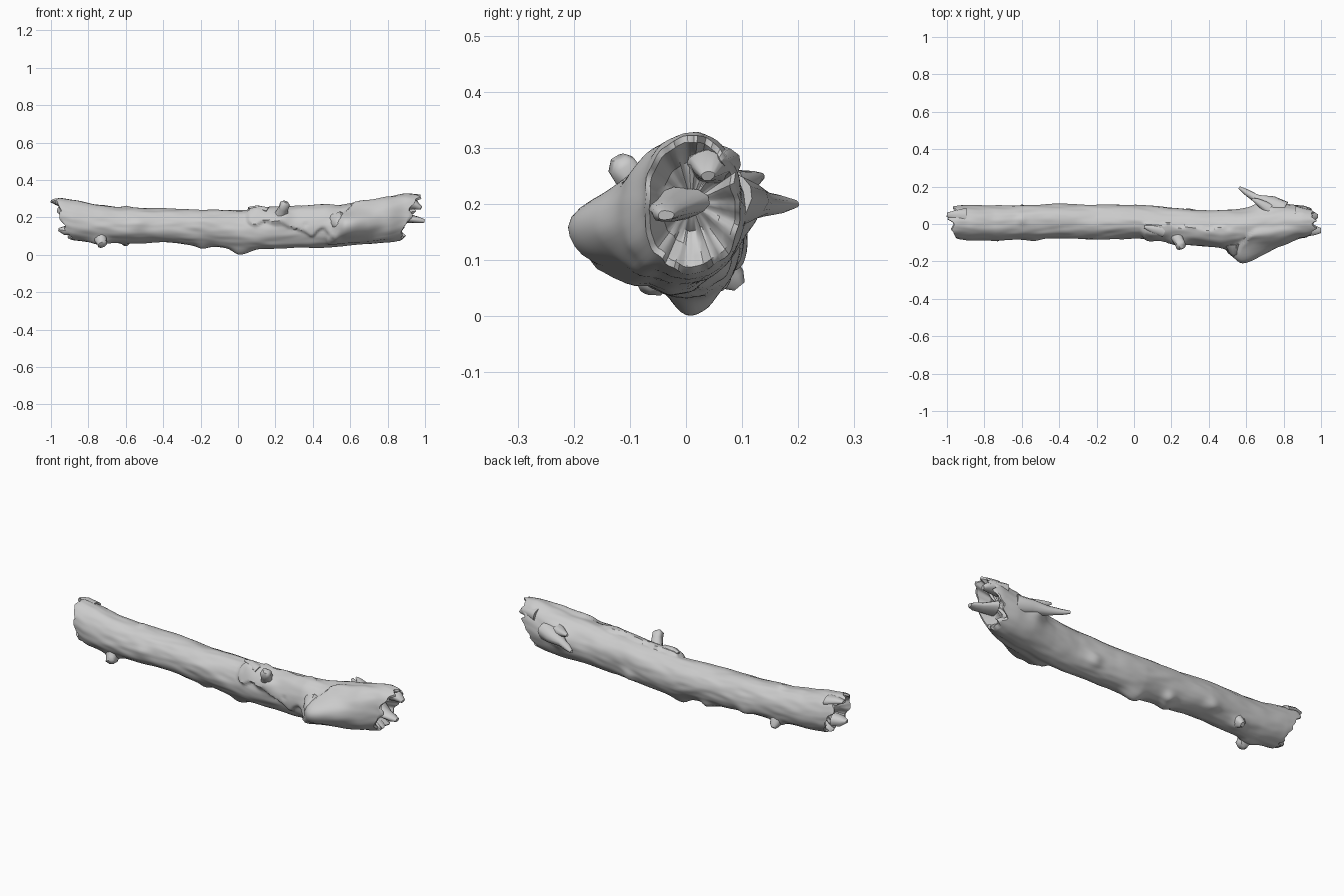
import bpy, bmesh, math
from mathutils import Vector, noise

# x, y min, y max, z bottom, z top of the trunk
SECTIONS = [
    (-1.00, -0.075, 0.092, 0.105, 0.300), (-0.95, -0.080, 0.097, 0.095, 0.306),
    (-0.88, -0.088, 0.100, 0.075, 0.293), (-0.75, -0.088, 0.100, 0.064, 0.268),
    (-0.60, -0.083, 0.100, 0.062, 0.254), (-0.40, -0.078, 0.108, 0.066, 0.249),
    (-0.20, -0.082, 0.103, 0.052, 0.241), (0.00, -0.078, 0.100, 0.034, 0.237),
    (0.20, -0.090, 0.088, 0.032, 0.240), (0.40, -0.108, 0.072, 0.038, 0.255),
    (0.55, -0.115, 0.078, 0.046, 0.268), (0.70, -0.110, 0.100, 0.056, 0.288),
    (0.80, -0.095, 0.107, 0.068, 0.308), (0.90, -0.078, 0.100, 0.082, 0.328),
    (1.00, -0.060, 0.075, 0.095, 0.322)]

# x, angle in degrees (180 = front, 270 = below), height, left/right spread, angular spread
BUMPS = [
    (0.58, 182, 0.080, 0.060, 0.13, 24), (0.70, 10, 0.035, 0.06, 0.05, 20),
    (0.01, 271, 0.033, 0.05, 0.07, 22), (-0.19, 262, 0.020, 0.04, 0.04, 20),
    (-0.17, 300, 0.018, 0.04, 0.03, 18), (-0.61, 300, 0.020, 0.03, 0.04, 18),
    (-0.60, 80, 0.008, 0.02, 0.02, 15), (0.30, 330, 0.014, 0.04, 0.04, 18),
    (-0.42, 320, 0.014, 0.04, 0.04, 18), (-0.53, 175, 0.010, 0.05, 0.05, 20),
    (0.52, 205, 0.022, 0.04, 0.03, 18), (0.10, 120, 0.012, 0.03, 0.05, 16),
    (0.24, 150, 0.020, 0.05, 0.05, 16), (-0.73, 245, 0.020, 0.05, 0.04, 18)]


def smooth(a, b, v):
    t = max(0.0, min(1.0, (v - a) / (b - a)))
    return t * t * (3 - 2 * t)


def section(x):
    x = max(-1.0, min(0.9999, x))
    for a, b in zip(SECTIONS, SECTIONS[1:]):
        if a[0] <= x <= b[0]:
            t = (x - a[0]) / (b[0] - a[0])
            t = 0.5 * t + 0.5 * t * t * (3 - 2 * t)
            return [p + (q - p) * t for p, q in zip(a[1:], b[1:])]


def bark(x, ang):
    """Extra radius: knots, raised bark plates and surface noise."""
    deg = math.degrees(ang) % 360
    h = 0.0
    for bx, ba, amp, sl, sr, sa in BUMPS:
        d = (deg - ba + 180) % 360 - 180
        s = sl if x < bx else sr
        h += amp * math.exp(-((x - bx) / s) ** 2 - (d / sa) ** 2)
    c, s = math.cos(ang), math.sin(ang)
    wob = noise.noise(Vector((x * 14, c * 2, s * 2)))
    # loose bark plate on the upper front, and overlapping collar behind it
    upper = 92 + 14 * wob
    lower = 160 + 90 * (x - 0.1) + 25 * wob
    h += 0.016 * smooth(0.04, 0.065, x + 0.02 * wob) * (1 - smooth(0.46, 0.56, x)) \
        * smooth(upper - 5, upper + 5, deg) * (1 - smooth(lower - 5, lower + 5, deg))
    edge = 0.48 + 0.0016 * max(0, 200 - deg) + 0.02 * wob
    h += 0.017 * smooth(edge, edge + 0.02, x) * (1 - smooth(0.78, 0.9, x)) \
        * smooth(95, 115, deg) * (1 - smooth(225, 245, deg))
    h += 0.006 * noise.noise(Vector((x * 5, c * 1.3, s * 1.3)))
    h += 0.003 * noise.noise(Vector((x * 11, c * 4, s * 4)) + Vector((7, 3, 1)))
    return h


def trunk_point(x, ang):
    y0, y1, z0, z1 = section(x)
    c, s, h = math.cos(ang), math.sin(ang), bark(x, ang)
    return Vector((x, (y0 + y1) / 2 + ((y1 - y0) / 2 + h) * c,
                   (z0 + z1) / 2 + ((z1 - z0) / 2 + h) * s))


def ends(ang):
    """Ragged broken end positions at this angle."""
    c, s = math.cos(ang), math.sin(ang)
    n1 = noise.noise(Vector((c * 3.5, s * 3.5, 2.3)))
    n2 = noise.noise(Vector((c * 3.5, s * 3.5, 9.1)))
    left = -0.94 - 0.035 * s + 0.035 * n1 + 0.02 * max(0, -s)
    right = 0.915 + 0.05 * s + 0.035 * n2
    return max(-0.995, left), min(0.98, right)


def finish(bm, name, angle=40):
    bmesh.ops.recalc_face_normals(bm, faces=bm.faces)
    me = bpy.data.meshes.new(name)
    bm.to_mesh(me)
    bm.free()
    ob = bpy.data.objects.new(name, me)
    bpy.context.collection.objects.link(ob)
    bpy.ops.object.select_all(action='DESELECT')
    ob.select_set(True)
    bpy.context.view_layer.objects.active = ob
    bpy.ops.object.shade_smooth_by_angle(angle=math.radians(angle))
    return ob


def skin(bm, rings):
    """Bridge rings of points and close both ends."""
    vr = [[bm.verts.new(p) for p in r] for r in rings]
    n = len(vr[0])
    for a, b in zip(vr, vr[1:]):
        for j in range(n):
            k = (j + 1) % n
            bm.faces.new((a[j], a[k], b[k], b[j]))
    bm.faces.new(vr[0])
    bm.faces.new(vr[-1])


# Trunk with hollow, broken ends
ROWS, SIDES = 190, 72
angles = [2 * math.pi * j / SIDES for j in range(SIDES)]
rings = []
for i in range(ROWS + 1):
    u = i / ROWS
    rings.append([trunk_point(l + (r - l) * u, a) for a in angles for l, r in [ends(a)]])


def hollow(rim, sign):
    mid = sum(rim, Vector()) / len(rim)
    out = []
    for scale, depth, follow in ((0.9, -0.005, 0.95), (0.76, 0.02, 0.8), (0.6, 0.045, 0.6),
                                 (0.4, 0.05, 0.4), (0.2, 0.05, 0.2), (0.03, 0.05, 0.0)):
        ring = []
        for p in rim:
            q = mid + (p - mid) * scale
            q.x = mid.x + (p.x - mid.x) * follow - sign * depth
            q.x += 0.05 * noise.noise(Vector((sign * 4, q.y * 17, q.z * 17))) * (1 - scale ** 4)
            ring.append(q)
        out.append(ring)
    return out


bm = bmesh.new()
skin(bm, hollow(rings[0], -1)[::-1] + rings + hollow(rings[-1], 1))
finish(bm, "log_trunk")


def stub(name, path, radii, flat=1.0, sides=14):
    """Broken twig: a tapering, slightly lumpy tube along a path."""
    pts = [Vector(p) for p in path]
    out = []
    for i, p in enumerate(pts):
        d = (pts[min(i + 1, len(pts) - 1)] - pts[max(i - 1, 0)]).normalized()
        side = d.cross(Vector((0, 0, 1)) if abs(d.z) < 0.9 else Vector((1, 0, 0))).normalized()
        up = side.cross(d)
        ring = []
        for j in range(sides):
            a = 2 * math.pi * j / sides
            o = side * math.cos(a) + up * math.sin(a) * flat
            ring.append(p + o * radii[i] * (1 + 0.3 * noise.noise(p * 15 + o * 1.5)))
        out.append(ring)
    b = bmesh.new()
    skin(b, out)
    return finish(b, name, 50)


# Side branch splinter pointing back along the log
stub("back_splinter", [(0.80, 0.07, 0.21), (0.73, 0.105, 0.205), (0.66, 0.135, 0.20),
                       (0.60, 0.17, 0.20), (0.562, 0.195, 0.20)],
     [0.055, 0.042, 0.024, 0.017, 0.008], 0.9)
stub("short_splinter", [(0.72, 0.08, 0.23), (0.66, 0.12, 0.245), (0.63, 0.135, 0.25)],
     [0.03, 0.016, 0.006])
# Splinters at the broken ends
stub("right_tongue", [(0.86, -0.01, 0.20), (0.93, -0.03, 0.19), (0.97, -0.035, 0.185),
                      (0.998, -0.035, 0.18)], [0.05, 0.035, 0.026, 0.014], 0.6)
stub("right_rim_shard", [(0.86, 0.05, 0.27), (0.94, 0.045, 0.27), (0.98, 0.04, 0.25)],
     [0.045, 0.035, 0.012], 0.8)
stub("left_top_shard", [(-0.90, 0.04, 0.27), (-0.96, 0.045, 0.28), (-1.0, 0.05, 0.285)],
     [0.045, 0.03, 0.012], 0.6)
stub("left_low_shard", [(-0.88, -0.03, 0.13), (-0.93, -0.035, 0.13), (-0.96, -0.035, 0.135)],
     [0.04, 0.03, 0.01], 0.8)
# Knots and broken twigs
stub("top_knob", [(0.23, -0.07, 0.21), (0.245, -0.10, 0.25), (0.25, -0.115, 0.27),
                  (0.255, -0.12, 0.283)], [0.035, 0.027, 0.027, 0.014])
stub("left_knob", [(-0.74, -0.03, 0.10), (-0.73, -0.06, 0.068), (-0.725, -0.068, 0.055),
                   (-0.72, -0.073, 0.046)], [0.04, 0.03, 0.028, 0.012])
stub("under_knob", [(-0.60, 0.05, 0.10), (-0.60, 0.085, 0.065), (-0.60, 0.095, 0.053)],
     [0.04, 0.022, 0.011])
stub("collar_knob", [(0.53, -0.10, 0.18), (0.54, -0.15, 0.165), (0.53, -0.17, 0.155)],
     [0.05, 0.035, 0.012])
stub("plate_splinter", [(0.16, -0.04, 0.235), (0.10, -0.025, 0.252), (0.055, -0.015, 0.25)],
     [0.03, 0.02, 0.008], 0.6)
